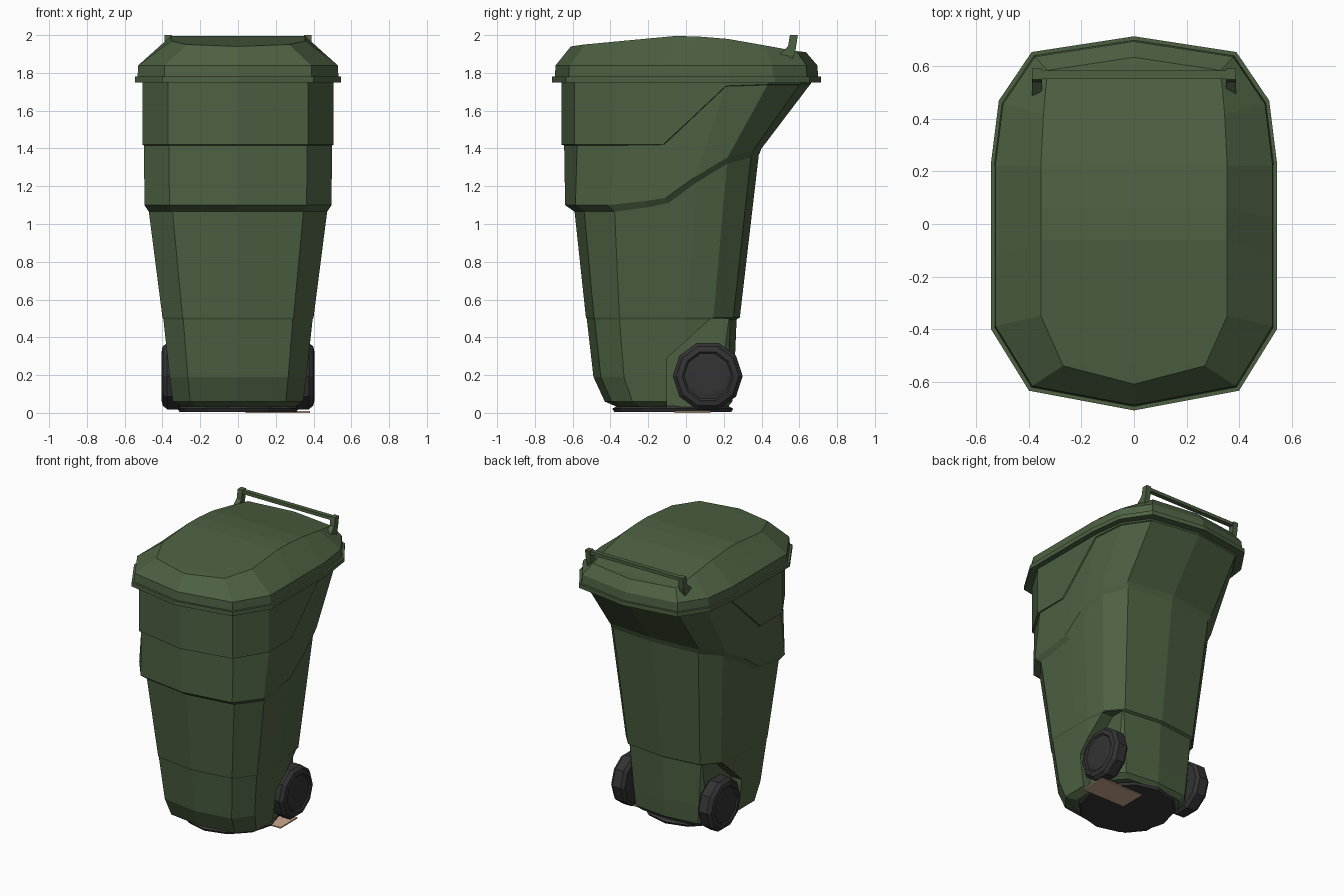
import bpy, bmesh, math

cube = bpy.data.objects.get("Cube")
if cube:
    bpy.data.objects.remove(cube, do_unlink=True)


def material(name, rgb):
    mat = bpy.data.materials.new(name)
    mat.use_nodes = True
    mat.diffuse_color = (*rgb, 1)
    mat.node_tree.nodes["Principled BSDF"].inputs["Base Color"].default_value = (*rgb, 1)
    return mat


green = material("bin green", (0.075, 0.12, 0.055))
rubber = material("wheel black", (0.033, 0.033, 0.034))
grey = material("base grey", (0.04, 0.04, 0.042))
tan = material("pedal tan", (0.6, 0.4, 0.27))


def loft(name, rings, mat):
    """Skin closed rings of equal, even length; ends are capped with strips."""
    bm = bmesh.new()
    loops = [[bm.verts.new(p) for p in ring] for ring in rings]
    n = len(loops[0])
    for a, b in zip(loops, loops[1:]):
        for i in range(n):
            j = (i + 1) % n
            bm.faces.new((a[i], a[j], b[j], b[i]))
    for end in (loops[0], loops[-1]):
        for i in range(n // 2):
            strip = [end[i], end[i + 1], end[n - i - 1], end[(n - i) % n]]
            bm.faces.new(list(dict.fromkeys(strip)))
    bmesh.ops.recalc_face_normals(bm, faces=bm.faces)
    mesh = bpy.data.meshes.new(name)
    bm.to_mesh(mesh)
    bm.free()
    mesh.materials.append(mat)
    obj = bpy.data.objects.new(name, mesh)
    bpy.context.collection.objects.link(obj)
    return obj


def prism(name, profile, x0, x1, mat):
    """Extrude a (y, z) profile along x."""
    return loft(name, [[(x, y, z) for y, z in profile] for x in (x0, x1)], mat)


def box(name, x0, x1, y0, y1, z0, z1, mat):
    return prism(name, [(y0, z0), (y1, z0), (y1, z1), (y0, z1)], x0, x1, mat)


def mirrored(half):
    """Complete a half ring that starts and ends on the centre plane."""
    return half + [(-x, y, z) for x, y, z in reversed(half[1:-1])]


def interp(points):
    def f(y):
        if y <= points[0][0]:
            return points[0][1]
        for (ya, za), (yb, zb) in zip(points, points[1:]):
            if y <= yb:
                return za + (zb - za) * (y - ya) / (yb - ya)
        return points[-1][1]
    return f


# Shared plan outline, from front centre round to back centre
OUTLINE = [(0, -.71), (.4, -.635), (.545, -.4), (.545, -.13), (.545, .02),
           (.545, .23), (.515, .47), (.39, .655), (0, .715)]


def ring(half_width, front, back, height):
    """Fit the outline to a size; height is a number or a function of y."""
    half = []
    for x, y in OUTLINE:
        fy = front + (back - front) * (y + .71) / 1.425
        fz = height(fy) if callable(height) else height
        half.append((x * half_width / .545, fy, fz))
    return mirrored(half)


# Body: tapered tub, stepped collar and raised front panel
collar_edge = interp([(-.35, 1.1), (-.1, 1.14), (.17, 1.34), (.39, 1.4)])
panel_edge = interp([(-.12, 1.42), (.22, 1.74)])
body = loft("bin_body", [
    ring(.3, -.36, .22, .03),
    ring(.345, -.43, .245, .06),
    ring(.362, -.49, .255, .19),
    ring(.395, -.525, .268, .495),
    ring(.4, -.53, .285, .505),
    ring(.472, -.59, .385, lambda y: collar_edge(y) - .035),
    ring(.495, -.64, .4, collar_edge),
    ring(.498, -.645, .655, lambda y: panel_edge(y) - .004),
    ring(.506, -.66, .66, panel_edge),
    ring(.506, -.66, .665, 1.76),
], green)

# Wheel recesses cut into the lower rear corners
ARCH = [(-.1, -.05), (-.1, .29), (.13, .5), (.45, .5), (.45, .2), (.45, -.05)]
for s in (-1, 1):
    cutter = prism("recess_cutter", ARCH, s * .29, s * .7, green)
    cutter.hide_render = True
    cut = body.modifiers.new("recess", "BOOLEAN")
    cut.operation = "DIFFERENCE"
    cut.solver = "EXACT"
    cut.object = cutter
    bpy.context.view_layer.objects.active = body
    bpy.ops.object.modifier_apply(modifier=cut.name)
    bpy.data.objects.remove(cutter, do_unlink=True)

# Lid: flange, rim and faceted dome
crown = mirrored([(0, -.61, 1.94), (.27, -.54, 1.95), (.355, -.35, 1.968),
                  (.355, -.06, 1.995), (.355, .06, 1.993), (.355, .22, 1.98),
                  (.345, .42, 1.945), (.33, .585, 1.915), (0, .635, 1.91)])
loft("lid", [
    ring(.545, -.71, .715, 1.75),
    ring(.545, -.71, .715, 1.78),
    ring(.532, -.695, .7, 1.78),
    ring(.528, -.69, .695, 1.84),
    crown,
], green)

# Lid handle: two curved arms and a bar
ARM = [(.49, 1.895), (.56, 1.86), (.58, 1.92), (.592, 2), (.55, 2), (.54, 1.94)]
for side, s in (("left", 1), ("right", -1)):
    prism(f"handle_arm_{side}", ARM, s * .35, s * .388, green)
box("handle_bar", -.37, .37, .553, .585, 1.973, 1.996, green)


# Wheels: ten-sided, bevelled, with a recessed hub face
def wheel_ring(x, r):
    return [(x, .115 + r * math.cos(i * math.tau / 10),
             .195 + r * math.sin(i * math.tau / 10)) for i in range(10)]


WHEEL = [(.29, .165), (.31, .185), (.375, .185), (.398, .165),
         (.405, .135), (.396, .125), (.4, .1)]
for side, s in (("left", 1), ("right", -1)):
    loft(f"wheel_{side}", [wheel_ring(s * x, r) for x, r in WHEEL], rubber)
loft("axle", [wheel_ring(x, .03) for x in (-.31, .31)], rubber)


# Base disc under the tub
def base_ring(r, z):
    return [(r * math.cos(i * math.tau / 12), -.07 + r * math.sin(i * math.tau / 12), z)
            for i in range(12)]


loft("base_disc", [base_ring(.31, .006), base_ring(.32, .022),
                   base_ring(.27, .05), base_ring(.2, .08)], grey)

# Flat pedal plate reaching out beneath one wheel
box("pedal_plate", .04, .38, -.06, .13, 0, .009, tan)
